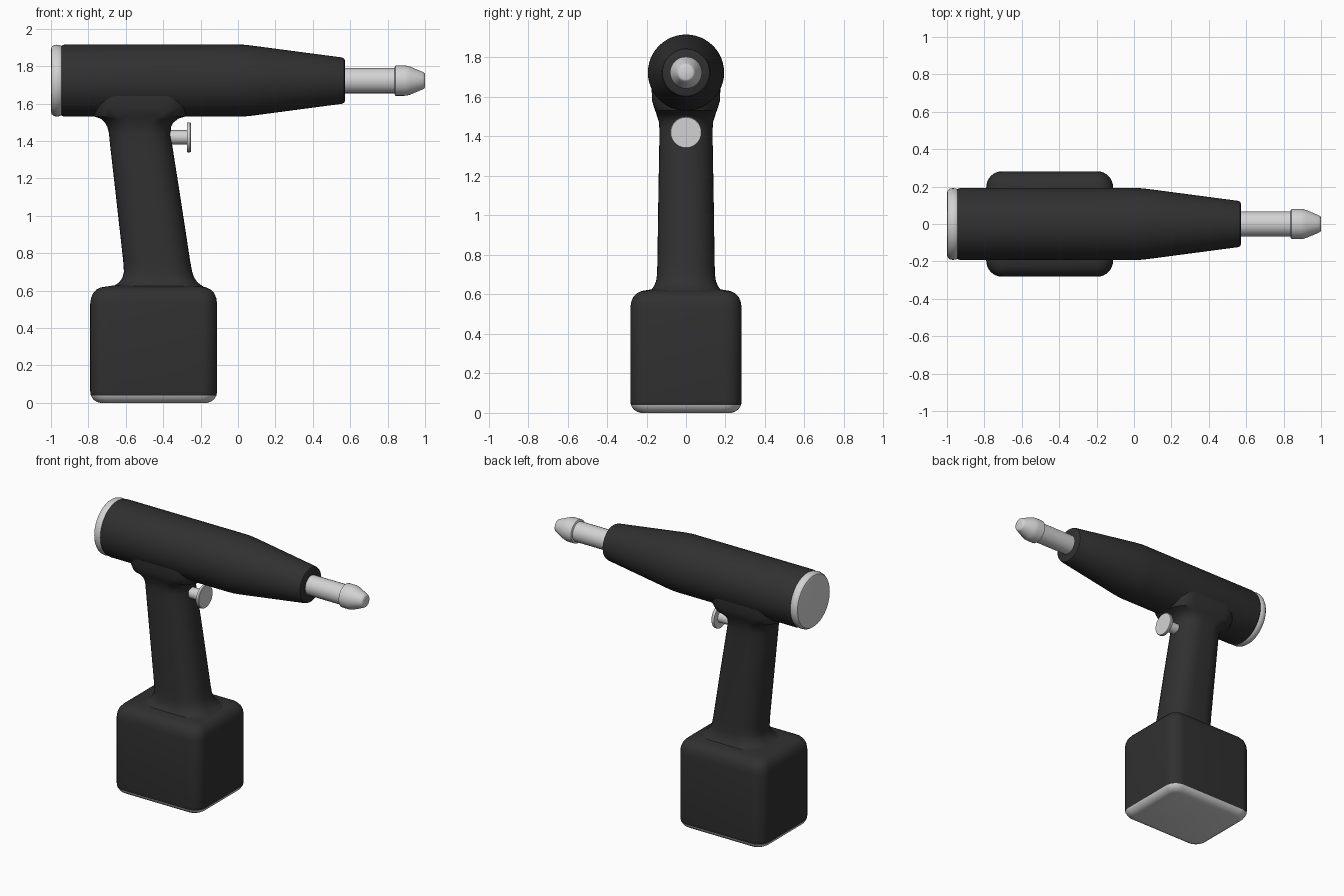
import bpy, bmesh, math

if "Cube" in bpy.data.objects:
    bpy.data.objects.remove(bpy.data.objects["Cube"])


def material(name, value):
    m = bpy.data.materials.new(name)
    m.diffuse_color = (value, value, value, 1)
    m.use_nodes = True
    m.node_tree.nodes["Principled BSDF"].inputs["Base Color"].default_value = m.diffuse_color
    return m


BLACK = material("black rubber", 0.03)
GREY = material("light grey", 0.65)


def loft(name, rings, mats, pick=None, angle=35):
    """Skin a list of equal-length rings and cap both ends."""
    bm = bmesh.new()
    loops = [[bm.verts.new(p) for p in ring] for ring in rings]
    n = len(loops[0])
    for a, b in zip(loops, loops[1:]):
        for i in range(n):
            j = (i + 1) % n
            bm.faces.new((a[i], a[j], b[j], b[i]))
    bm.faces.new(loops[0][::-1])
    bm.faces.new(loops[-1])
    bmesh.ops.recalc_face_normals(bm, faces=bm.faces)
    if pick:
        for f in bm.faces:
            f.material_index = pick(f.calc_center_median())
    mesh = bpy.data.meshes.new(name)
    bm.to_mesh(mesh)
    bm.free()
    for m in mats:
        mesh.materials.append(m)
    ob = bpy.data.objects.new(name, mesh)
    bpy.context.collection.objects.link(ob)
    bpy.ops.object.select_all(action='DESELECT')
    ob.select_set(True)
    bpy.context.view_layer.objects.active = ob
    bpy.ops.object.shade_smooth_by_angle(angle=math.radians(angle))
    return ob


def turned(name, z, profile, mats, pick=None, sides=48):
    """Round part along x from (x, radius) points."""
    angles = [2 * math.pi * i / sides for i in range(sides)]
    rings = [[(x, r * math.cos(a), z + r * math.sin(a)) for a in angles]
             for x, r in profile]
    return loft(name, rings, mats, pick)


def rounded_rect(x0, x1, hy, r, z, steps=8):
    """Horizontal rounded rectangle from x0 to x1, half depth hy."""
    cx, hx = (x0 + x1) / 2, (x1 - x0) / 2
    r = min(r, hx, hy)
    ring = []
    for k, (sx, sy) in enumerate(((1, 1), (-1, 1), (-1, -1), (1, -1))):
        for i in range(steps + 1):
            a = math.pi / 2 * (k + i / steps)
            ring.append((cx + sx * (hx - r) + r * math.cos(a),
                         sy * (hy - r) + r * math.sin(a), z))
    return ring


AXIS = 1.723

# Barrel with the pale rear cap
turned("barrel", AXIS,
       [(-1.0, 0.165), (-0.996, 0.18), (-0.985, 0.189), (-0.97, 0.192),
        (-0.952, 0.19), (-0.945, 0.186), (-0.938, 0.19), (-0.925, 0.193),
        (0.0, 0.193), (0.03, 0.192), (0.07, 0.188), (0.555, 0.124),
        (0.567, 0.119), (0.572, 0.108)],
       [BLACK, GREY], lambda c: int(c.x < -0.945))

# Nozzle rod and its tapered tip
turned("nozzle_rod", AXIS, [(0.5, 0.068), (0.86, 0.068)], [GREY], sides=24)
turned("nozzle_tip", AXIS,
       [(0.838, 0.074), (0.842, 0.081), (0.89, 0.081), (0.905, 0.079),
        (0.92, 0.075), (0.985, 0.048), (0.996, 0.042), (1.0, 0.034)],
       [GREY], sides=32)

# Trigger stem and button
turned("trigger_stem", 1.42, [(-0.42, 0.038), (-0.26, 0.038)], [GREY], sides=24)
turned("trigger_button", 1.42,
       [(-0.273, 0.078), (-0.27, 0.08), (-0.256, 0.08), (-0.252, 0.077)],
       [GREY], sides=32)

# Slanted grip, flared into barrel and base: (z, x0, x1, half depth)
grip = [(0.58, -0.71, -0.16, 0.20), (0.615, -0.69, -0.175, 0.185),
        (0.628, -0.66, -0.195, 0.172), (0.645, -0.635, -0.217, 0.16),
        (0.67, -0.618, -0.234, 0.151), (0.70, -0.61, -0.245, 0.147),
        (0.76, -0.614, -0.256, 0.145), (1.1, -0.652, -0.308, 0.14),
        (1.38, -0.684, -0.352, 0.135), (1.44, -0.69, -0.361, 0.135),
        (1.475, -0.698, -0.358, 0.138), (1.50, -0.712, -0.345, 0.146),
        (1.52, -0.735, -0.318, 0.152), (1.532, -0.77, -0.28, 0.157),
        (1.58, -0.78, -0.26, 0.172), (1.64, -0.78, -0.26, 0.174)]
loft("grip", [rounded_rect(a, b, h, 0.125, z) for z, a, b, h in grip], [BLACK])

# Battery base with rounded edges and pale bottom: (z, inset)
base = [(0, 0.055), (0.005, 0.036), (0.018, 0.016), (0.04, 0.003),
        (0.06, 0), (0.53, 0), (0.56, 0.004), (0.585, 0.014),
        (0.605, 0.032), (0.617, 0.055), (0.622, 0.085), (0.63, 0.14)]
loft("battery_base",
     [rounded_rect(-0.79 + i, -0.112 - i, 0.282 - i, max(0.085 - i * 0.6, 0.03), z)
      for z, i in base],
     [BLACK, GREY], lambda c: int(c.z < 0.04))
